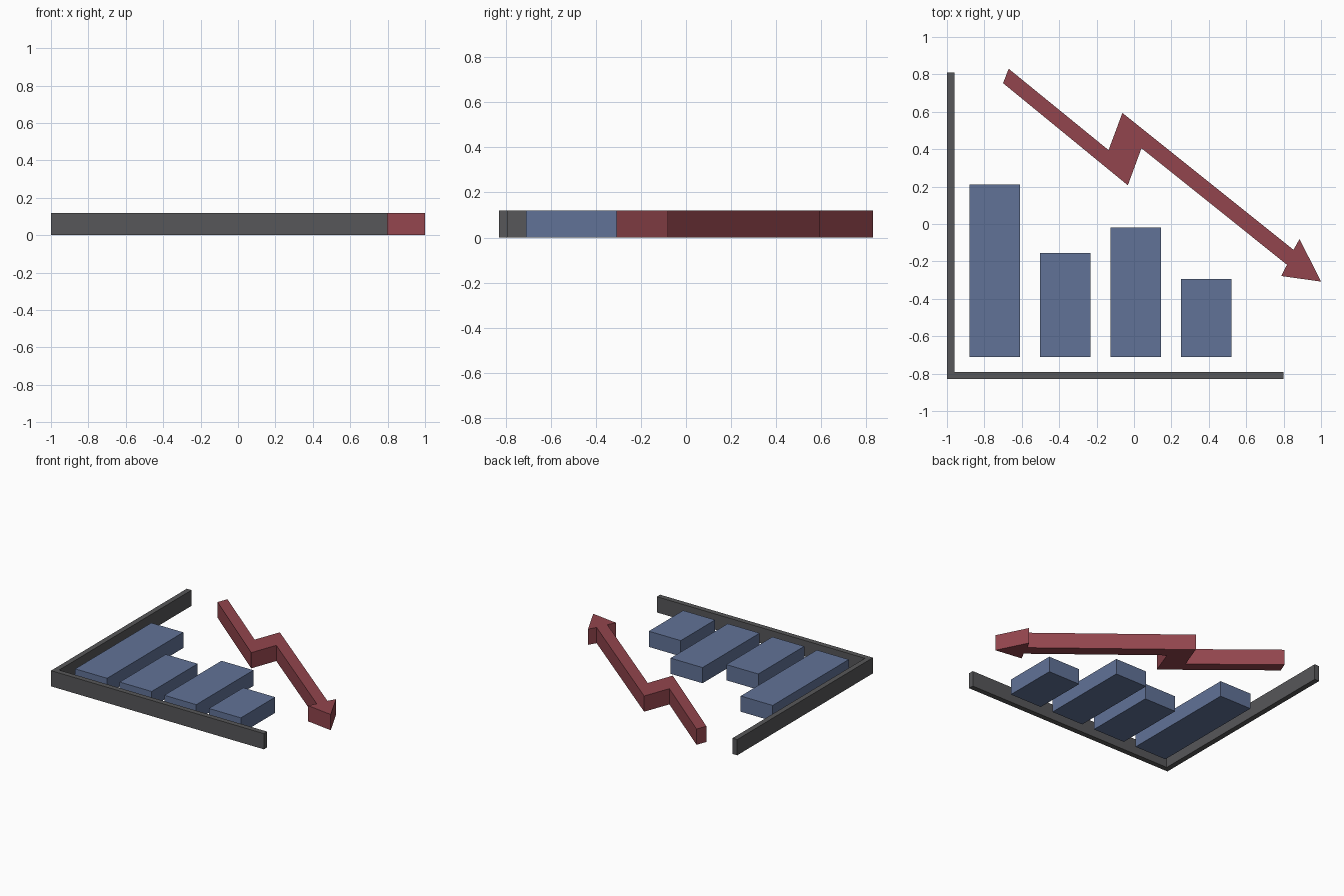
import bpy, bmesh

if "Cube" in bpy.data.objects:
    bpy.data.objects.remove(bpy.data.objects["Cube"])

HEIGHT = 0.12


def material(name, rgb):
    m = bpy.data.materials.new(name)
    m.diffuse_color = (*rgb, 1)
    m.use_nodes = True
    m.node_tree.nodes["Principled BSDF"].inputs["Base Color"].default_value = m.diffuse_color
    return m


def extruded(name, outline, mat):
    """Flat outline on z = 0, raised to the common thickness."""
    bm = bmesh.new()
    face = bm.faces.new([bm.verts.new((x, y, 0)) for x, y in outline])
    top = bmesh.ops.extrude_face_region(bm, geom=[face], use_keep_orig=True)["geom"]
    bmesh.ops.translate(bm, vec=(0, 0, HEIGHT),
                        verts=[v for v in top if isinstance(v, bmesh.types.BMVert)])
    bmesh.ops.recalc_face_normals(bm, faces=bm.faces)
    mesh = bpy.data.meshes.new(name)
    bm.to_mesh(mesh)
    bm.free()
    mesh.materials.append(mat)
    obj = bpy.data.objects.new(name, mesh)
    bpy.context.collection.objects.link(obj)
    return obj


grey = material("axis_grey", (0.095, 0.095, 0.1))
blue = material("bar_blue", (0.12, 0.17, 0.31))
red = material("arrow_red", (0.29, 0.06, 0.075))

# L-shaped chart axes
extruded("chart_axes", [(-1, -0.83), (0.80, -0.83), (0.80, -0.79),
                        (-0.96, -0.79), (-0.96, 0.81), (-1, 0.81)], grey)

# Four evenly spaced bars on a shared base line
for i, top in enumerate((0.21, -0.155, -0.02, -0.295)):
    x0 = -0.88 + i * 0.377
    x1 = x0 + 0.27
    extruded(f"bar_{i + 1}", [(x0, -0.71), (x1, -0.71), (x1, top), (x0, top)], blue)

# Falling zigzag arrow
extruded("falling_arrow", [(-0.67, 0.83), (-0.70, 0.753), (-0.033, 0.207),
                           (0.04, 0.405), (0.818, -0.218), (0.787, -0.278),
                           (1.0, -0.308), (0.885, -0.08), (0.853, -0.138),
                           (-0.062, 0.594), (-0.136, 0.395)], red)
